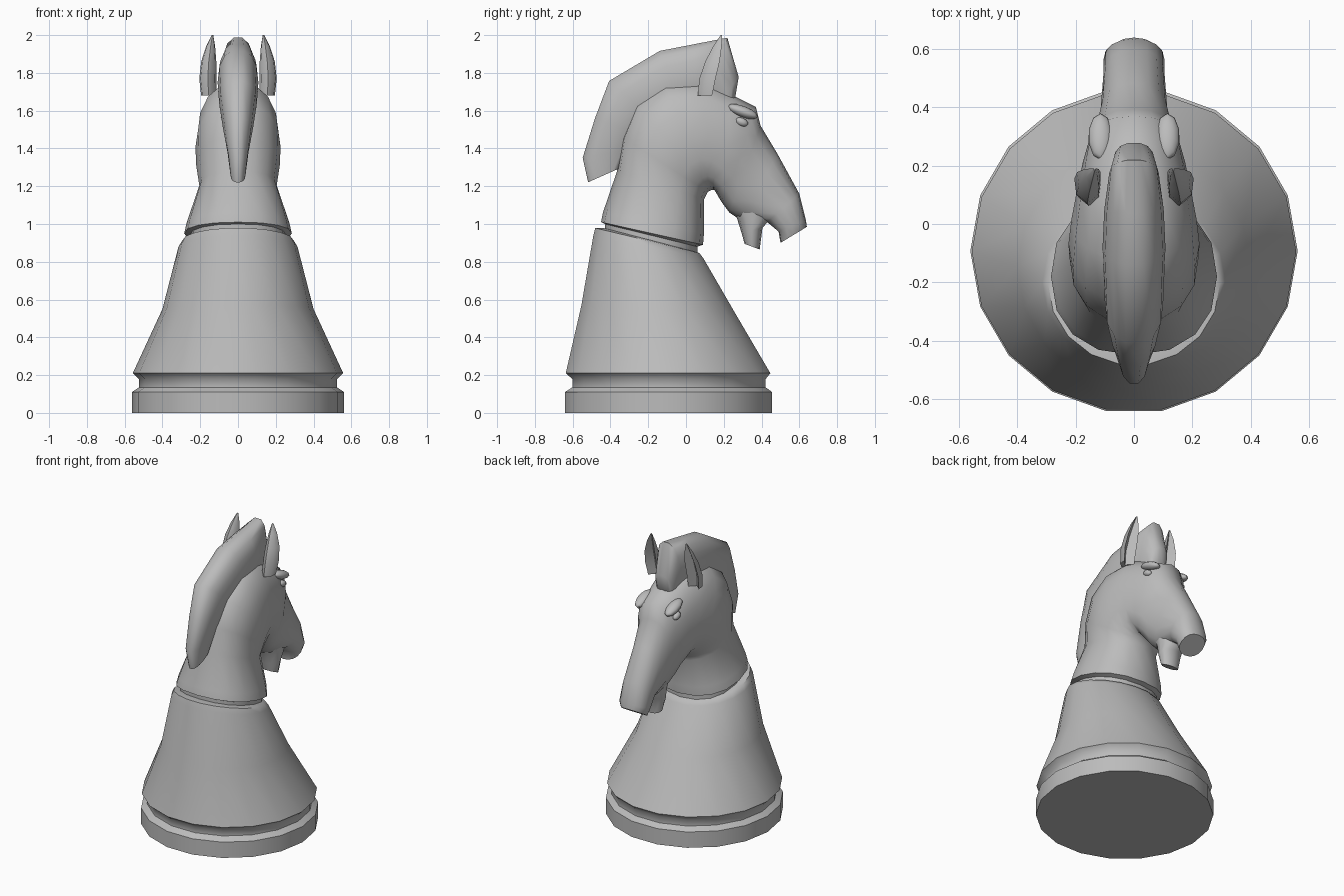
import bpy, bmesh
from math import sin, cos, pi, radians
from mathutils import Vector

if "Cube" in bpy.data.objects:
    bpy.data.objects.remove(bpy.data.objects["Cube"])

stone = bpy.data.materials.new("grey stone")
stone.use_nodes = True
stone.diffuse_color = (0.5, 0.5, 0.5, 1)
stone.node_tree.nodes["Principled BSDF"].inputs["Base Color"].default_value = (0.5, 0.5, 0.5, 1)


def finish(name, bm, angle):
    bmesh.ops.recalc_face_normals(bm, faces=bm.faces)
    mesh = bpy.data.meshes.new(name)
    bm.to_mesh(mesh)
    bm.free()
    mesh.materials.append(stone)
    obj = bpy.data.objects.new(name, mesh)
    bpy.context.collection.objects.link(obj)
    bpy.ops.object.select_all(action='DESELECT')
    obj.select_set(True)
    bpy.context.view_layer.objects.active = obj
    bpy.ops.object.shade_smooth_by_angle(angle=radians(angle))
    return obj


def power(v, e):
    return (1 if v >= 0 else -1) * abs(v) ** e


def loft(name, sections, sides=16, square=1.0, angle=50, x0=0):
    """Each section: first (y, z), second (y, z), half width in x, optional x offset."""
    bm = bmesh.new()
    rings = []
    for a, b, w, *dx in sections:
        a, b = Vector((0, *a)), Vector((0, *b))
        mid, half = (a + b) / 2, (a - b) / 2
        off = x0 + (dx[0] if dx else 0)
        ring = []
        for i in range(sides):
            t = 2 * pi * i / sides
            p = mid + half * power(sin(t), square)
            p.x = off + w * power(cos(t), square)
            ring.append(bm.verts.new(p))
        rings.append(ring)
    for r, s in zip(rings, rings[1:]):
        for i in range(sides):
            j = (i + 1) % sides
            bm.faces.new((r[i], r[j], s[j], s[i]))
    bm.faces.new(rings[0])
    bm.faces.new(rings[-1])
    return finish(name, bm, angle)


def ball(name, place, size, tilt=0):
    bm = bmesh.new()
    bmesh.ops.create_uvsphere(bm, u_segments=10, v_segments=6, radius=1)
    obj = finish(name, bm, 60)
    obj.location, obj.scale, obj.rotation_euler = place, size, (tilt, 0, 0)


# Round foot, lip and skirt with a slanted top
loft("foot_and_skirt", [
    ((-.65, 0), (.465, 0), .562), ((-.65, .11), (.465, .11), .562),
    ((-.61, .135), (.43, .135), .525), ((-.61, .18), (.43, .18), .525),
    ((-.645, .21), (.455, .21), .557), ((-.56, .57), (.265, .53), .40),
    ((-.495, .94), (.095, .82), .315), ((-.485, .98), (.075, .845), .295),
    ((-.44, .98), (.06, .85), .265)], sides=18)

# Neck bending over into the long head
loft("neck_and_head", [
    ((-.43, .95), (.06, .82), .255), ((-.43, 1.0), (.06, .88), .255),
    ((-.45, 1.01), (.09, .89), .285), ((-.44, 1.06), (.095, .95), .272),
    ((-.365, 1.28), (.095, 1.13), .205), ((-.34, 1.46), (.115, 1.17), .222),
    ((-.27, 1.64), (.135, 1.18), .225), ((-.12, 1.75), (.15, 1.18), .215),
    ((.08, 1.76), (.16, 1.165), .195), ((.25, 1.68), (.18, 1.13), .175),
    ((.37, 1.62), (.20, 1.10), .155), ((.395, 1.52), (.23, 1.06), .135),
    ((.485, 1.37), (.29, 1.02), .115), ((.60, 1.16), (.43, 1.01), .105),
    ((.635, 1.02), (.49, .96), .105), ((.64, .985), (.50, .90), .085)],
    square=.88)

# Lower jaw and chin
loft("lower_jaw", [
    ((.21, 1.13), (.45, 1.15), .09), ((.27, 1.03), (.45, 1.03), .085),
    ((.295, .95), (.405, .98), .08), ((.31, .895), (.39, .865), .06)],
    sides=12)

# Mane crest from the nape to the forelock
loft("mane", [
    ((-.52, 1.22), (-.34, 1.30), .04), ((-.55, 1.35), (-.27, 1.40), .055),
    ((-.485, 1.56), (-.22, 1.46), .08), ((-.41, 1.76), (-.14, 1.52), .10),
    ((-.14, 1.92), (-.02, 1.58), .108), ((.04, 1.955), (.06, 1.60), .102),
    ((.22, 1.99), (.13, 1.62), .085), ((.28, 1.78), (.15, 1.60), .07),
    ((.26, 1.66), (.16, 1.57), .06)], sides=14, square=.85)


def ear(name, side):
    """Pointed leaf with a hollow front."""
    rows = [(1.68, .11, .155, .04), (1.77, .125, .16, .045),
            (1.86, .15, .155, .04), (1.94, .172, .145, .024), (2.0, .188, .135, .004)]
    bm = bmesh.new()
    rings = []
    for z, y, x, w in rows:
        shape = [(-1, .7), (-.85, -.5), (0, -1.2), (.85, -.5), (1, .7), (0, -.3)]
        rings.append([bm.verts.new((side * (x + w * u), y + w * v, z)) for u, v in shape])
    for r, s in zip(rings, rings[1:]):
        for i in range(6):
            j = (i + 1) % 6
            bm.faces.new((r[i], r[j], s[j], s[i]))
    bm.faces.new(rings[0])
    bm.faces.new(rings[-1])
    finish(name, bm, 50)


# Paired ears, eyes and brows
for side, word in ((1, "left"), (-1, "right")):
    ear(word + "_ear", side)
    ball(word + "_eye", (side * .135, .295, 1.54), (.022, .035, .022), -.4)
    ball(word + "_brow", (side * .115, .30, 1.595), (.042, .085, .03), -.35)
